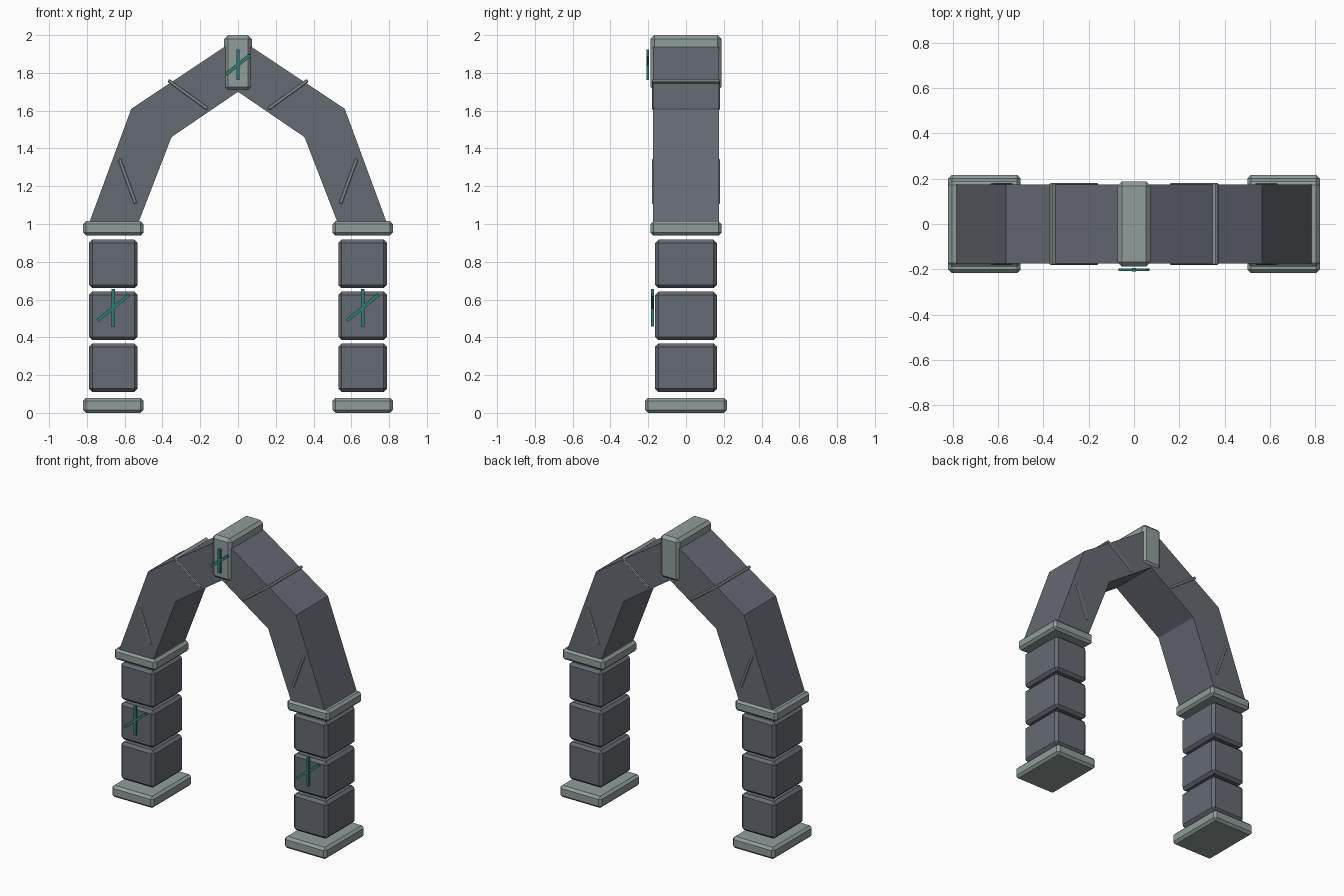
import bpy
import bmesh
from math import radians
from mathutils import Matrix, Vector

cube = bpy.data.objects.get("Cube")
if cube:
    bpy.data.objects.remove(cube, do_unlink=True)


def material(name, rgb):
    mat = bpy.data.materials.new(name)
    mat.use_nodes = True
    color = (*rgb, 1.0)
    mat.diffuse_color = color
    mat.node_tree.nodes["Principled BSDF"].inputs["Base Color"].default_value = color
    return mat


STONE = material("dark_stone", (0.13, 0.142, 0.168))
TRIM = material("pale_stone", (0.28, 0.335, 0.33))
RUNE = material("teal_glow", (0.025, 0.2, 0.175))


def add_object(name, bm, mat):
    bmesh.ops.recalc_face_normals(bm, faces=bm.faces)
    mesh = bpy.data.meshes.new(name)
    bm.to_mesh(mesh)
    bm.free()
    mesh.materials.append(mat)
    obj = bpy.data.objects.new(name, mesh)
    bpy.context.collection.objects.link(obj)
    return obj


def box(name, center, size, mat, bevel=0.0, tilt=0.0):
    """Box turned about the y axis, with chamfered edges."""
    bm = bmesh.new()
    bmesh.ops.create_cube(bm, size=1, matrix=Matrix.Diagonal((*size, 1)))
    obj = add_object(name, bm, mat)
    obj.location = center
    obj.rotation_euler.y = tilt
    if bevel:
        mod = obj.modifiers.new("chamfer", "BEVEL")
        mod.width = bevel
        mod.segments = 1
    return obj


def prism(name, outline, half_depth, mat):
    """Outline in x and z, extruded along y."""
    bm = bmesh.new()
    face = bm.faces.new([bm.verts.new((x, -half_depth, z)) for x, z in outline])
    ext = bmesh.ops.extrude_face_region(bm, geom=[face])
    verts = [v for v in ext["geom"] if isinstance(v, bmesh.types.BMVert)]
    bmesh.ops.translate(bm, verts=verts, vec=(0, 2 * half_depth, 0))
    return add_object(name, bm, mat)


def rune(name, x, y, z, height, slant, angle):
    """Upright stroke crossed by a slanted one."""
    box(name + "_upright", (x, y, z), (0.018, 0.014, height), RUNE)
    box(name + "_slash", (x, y, z), (slant, 0.013, 0.018), RUNE, tilt=-radians(angle))


COLUMN_X = 0.66

for side, s in (("left", 1), ("right", -1)):
    x = s * COLUMN_X

    # Column: foot, three stacked blocks, capital
    box(side + "_foot", (x, 0, 0.04), (0.32, 0.432, 0.08), TRIM, 0.016)
    for i in range(3):
        box(f"{side}_block_{i + 1}", (x, 0, 0.239 + 0.275 * i),
            (0.258, 0.326, 0.258), STONE, 0.018)
    box(side + "_capital", (x, 0, 0.977), (0.32, 0.376, 0.076), TRIM, 0.016)
    rune(side + "_column_rune", x, -0.177, 0.557, 0.2, 0.215, 39)

    # Half of the angular arch
    outline = [(0.79, 1.0), (0.565, 1.61), (0, 1.985),
               (0, 1.70), (0.352, 1.46), (0.53, 1.0)]
    prism(side + "_arch", [(s * px, pz) for px, pz in outline], 0.174, STONE)

    # Raised joint strips
    box(side + "_upper_joint", (s * 0.265, 0, 1.685), (0.257, 0.36, 0.018),
        TRIM, 0.004, -s * radians(36))
    box(side + "_lower_joint", (s * 0.585, 0, 1.226), (0.25, 0.36, 0.018),
        TRIM, 0.004, -s * radians(70))

# Keystone with its rune
box("keystone", (0, 0, 1.853), (0.147, 0.376, 0.294), TRIM, 0.02)
rune("keystone_rune", 0, -0.202, 1.843, 0.163, 0.163, 39)
